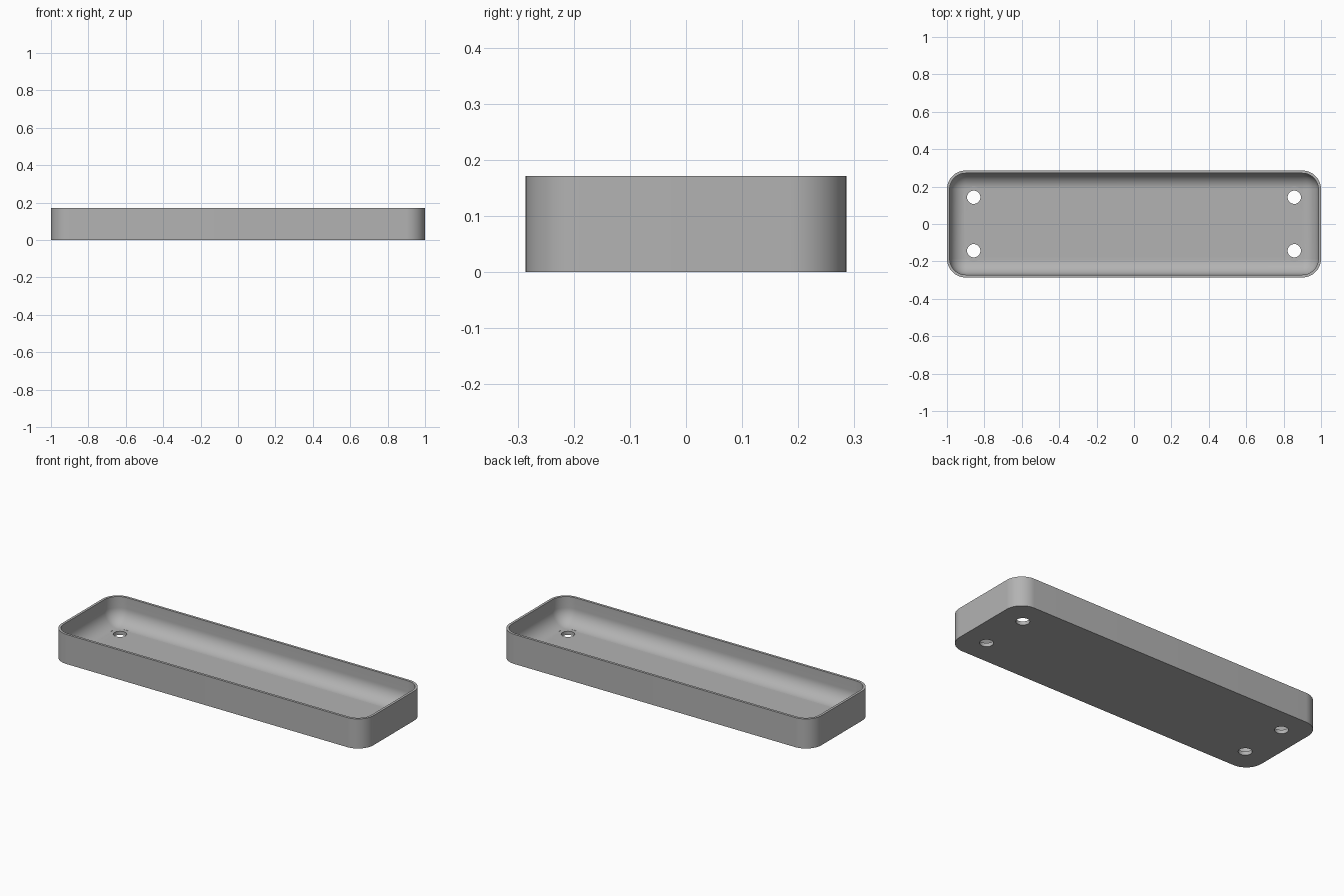
import bpy, bmesh
from math import sin, cos, pi

if "Cube" in bpy.data.objects:
    bpy.data.objects.remove(bpy.data.objects["Cube"])

HX, HY, H = 1.0, 0.2857, 0.1714      # half length, half width, height
R, WALL, FLOOR = 0.1, 0.0143, 0.0214  # corner radius, wall and floor thickness
FILLET = 0.0855
SEG = 16

grey = bpy.data.materials.new("grey plastic")
grey.use_nodes = True
colour = (0.45, 0.45, 0.45, 1)
grey.diffuse_color = colour
grey.node_tree.nodes["Principled BSDF"].inputs["Base Color"].default_value = colour


def rounded_loop(bm, inset, z):
    """Rounded rectangle of vertices, inset from the outer wall."""
    r = R - inset
    verts = []
    for q, (sx, sy) in enumerate([(1, 1), (-1, 1), (-1, -1), (1, -1)]):
        for i in range(SEG + 1):
            a = (q + i / SEG) * pi / 2
            verts.append(bm.verts.new((sx * (HX - R) + r * cos(a),
                                       sy * (HY - R) + r * sin(a), z)))
    return verts


def cutter(name, x, y, radius, z0, z1):
    bpy.ops.mesh.primitive_cylinder_add(vertices=48, radius=radius, depth=z1 - z0,
                                        location=(x, y, (z0 + z1) / 2))
    ob = bpy.context.object
    ob.name = name
    ob.hide_render = True
    return ob


# Tray shell: outer wall, rim, inner wall, rounded inner fillet, floor
bm = bmesh.new()
profile = [(0, 0), (0, H), (WALL, H)]
for i in range(SEG + 1):
    a = i / SEG * pi / 2
    profile.append((WALL + FILLET * (1 - cos(a)), FLOOR + FILLET * (1 - sin(a))))
loops = [rounded_loop(bm, *p) for p in profile]
for lo, hi in zip(loops, loops[1:]):
    n = len(lo)
    for i in range(n):
        j = (i + 1) % n
        bm.faces.new((lo[i], lo[j], hi[j], hi[i]))
bm.faces.new(loops[0][::-1])
bm.faces.new(loops[-1])
bmesh.ops.recalc_face_normals(bm, faces=bm.faces)
mesh = bpy.data.meshes.new("tray")
bm.to_mesh(mesh)
bm.free()
mesh.materials.append(grey)
tray = bpy.data.objects.new("tray", mesh)
bpy.context.collection.objects.link(tray)

# Screw holes, with a round seat for the screw head cut into the fillet
cutters = []
for x in (-0.857, 0.857):
    for y in (-0.143, 0.143):
        cutters.append(cutter("screw_hole_cutter", x, y, 0.0357, -0.1, 0.1))
        cutters.append(cutter("screw_seat_cutter", x, y, 0.057, FLOOR + 0.0004, 0.1))
for c in cutters:
    mod = tray.modifiers.new("cut", "BOOLEAN")
    mod.operation = "DIFFERENCE"
    mod.solver = "EXACT"
    mod.object = c

# Apply the cuts and remove the helpers
bpy.ops.object.select_all(action="DESELECT")
bpy.context.view_layer.objects.active = tray
tray.select_set(True)
for mod in list(tray.modifiers):
    bpy.ops.object.modifier_apply(modifier=mod.name)
for c in cutters:
    bpy.data.objects.remove(c)
bpy.ops.object.shade_smooth_by_angle(angle=0.5)
